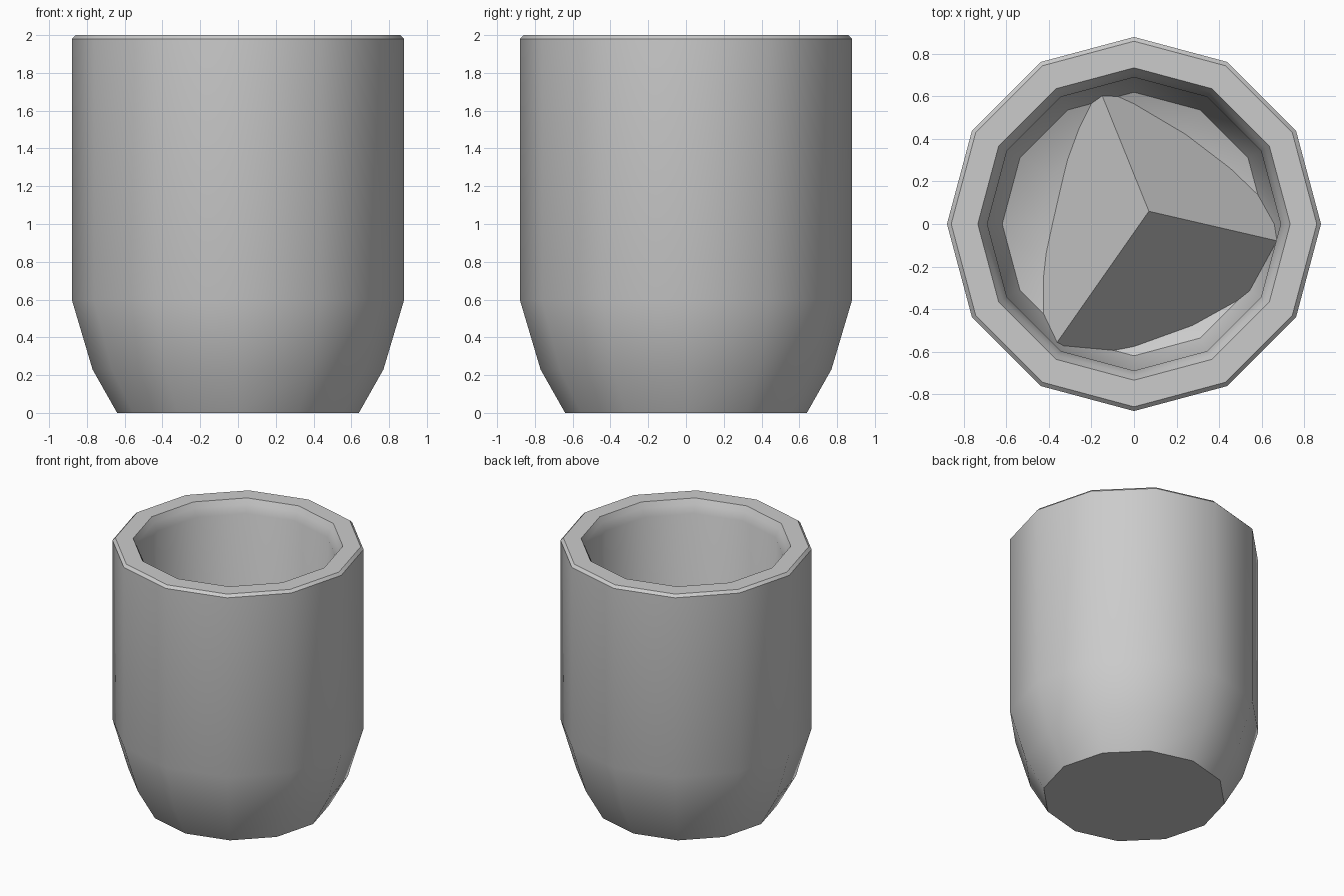
import bpy, bmesh, math
from mathutils import Vector, Matrix

if "Cube" in bpy.data.objects:
    bpy.data.objects.remove(bpy.data.objects["Cube"])

SIDES = 12


def lathe(name, profile):
    """Spin an (r, z) profile that runs from the axis back to the axis into a solid."""
    bm = bmesh.new()
    rings = []
    for r, z in profile:
        if r == 0:
            rings.append([bm.verts.new((0, 0, z))])
        else:
            rings.append([bm.verts.new((r * math.cos(2 * math.pi * i / SIDES),
                                        r * math.sin(2 * math.pi * i / SIDES), z))
                          for i in range(SIDES)])
    for a, b in zip(rings, rings[1:]):
        for i in range(SIDES):
            j = (i + 1) % SIDES
            quad = [a[i % len(a)], a[j % len(a)], b[j % len(b)], b[i % len(b)]]
            bm.faces.new(list(dict.fromkeys(quad)))
    bmesh.ops.recalc_face_normals(bm, faces=bm.faces)
    return add_object(name, bm)


def add_object(name, bm):
    mesh = bpy.data.meshes.new(name)
    bm.to_mesh(mesh)
    bm.free()
    obj = bpy.data.objects.new(name, mesh)
    bpy.context.collection.objects.link(obj)
    return obj


def activate(obj):
    bpy.ops.object.select_all(action='DESELECT')
    obj.select_set(True)
    bpy.context.view_layer.objects.active = obj


# Thick tumbler: tapered foot, straight wall, chamfered rim, rounded inner floor
inner = [(0.735, 2.0), (0.715, 1.96), (0.69, 1.9), (0.69, 0.62),
         (0.62, 0.42), (0.45, 0.34), (0, 0.32)]
outer = [(0, 0), (0.64, 0), (0.77, 0.23), (0.88, 0.6), (0.88, 1.98), (0.86, 2.0)]
glass = lathe("glass", outer + inner)
activate(glass)
bpy.ops.object.shade_smooth_by_angle(angle=math.radians(35))

# Ice cube resting corner-up in the glass
corner = Vector((0.07, 0.06, 1.02))
size = 0.9
edges = []
for angle, drop in ((-13, 0.63), (112, 0.91), (-125, 0.60)):
    a = math.radians(angle)
    edges.append(Vector((math.cos(a), math.sin(a), -drop)).normalized())
centre = corner + sum(edges, Vector()) * size / 2
frame = Matrix(edges).transposed().to_4x4()
bm = bmesh.new()
bmesh.ops.create_cube(bm, size=size, matrix=Matrix.Translation(centre) @ frame)
bmesh.ops.recalc_face_normals(bm, faces=bm.faces)
ice = add_object("ice_cube", bm)

# Trim the ice to the inside of the glass (slightly embedded in the wall)
cavity = lathe("cavity_cutter", [(0, 1.9)] + [(r * 1.02, z - 0.01) for r, z in inner[2:]])
cavity.hide_render = True
trim = ice.modifiers.new("trim", 'BOOLEAN')
trim.operation = 'INTERSECT'
trim.solver = 'EXACT'
trim.object = cavity
activate(ice)
bpy.ops.object.modifier_apply(modifier=trim.name)
bpy.data.objects.remove(cavity, do_unlink=True)
